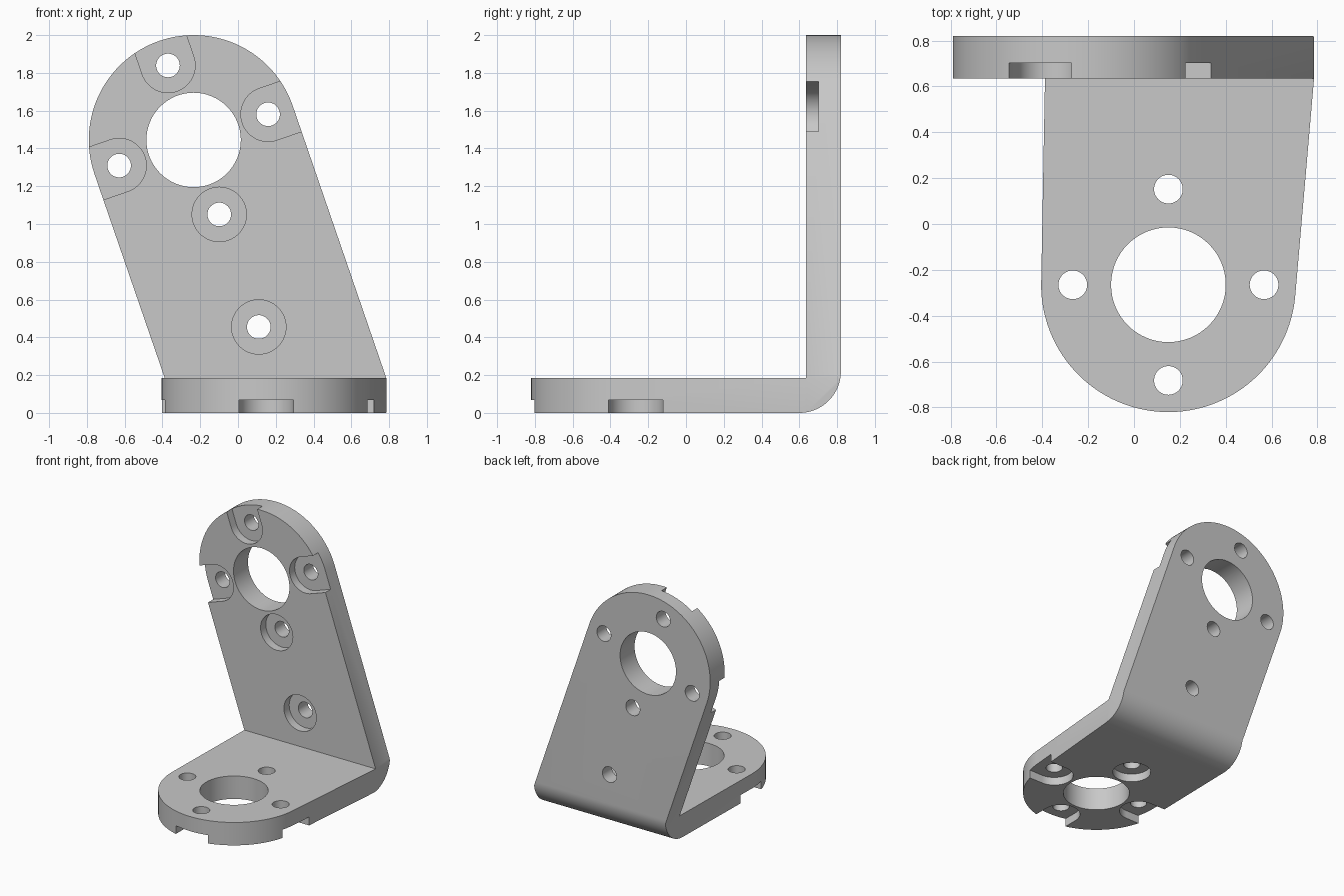
import bpy
import bmesh
from math import cos, sin, radians, pi

if "Cube" in bpy.data.objects:
    bpy.data.objects.remove(bpy.data.objects["Cube"], do_unlink=True)

T = 0.185                       # plate thickness
BACK, INNER = 0.82, 0.635       # outer and inner faces of the upright
LEFT, RIGHT = -0.388, 0.785     # width along the bend
R_END, R_BORE, R_BOLT, R_HOLE, R_SINK = 0.555, 0.25, 0.417, 0.0625, 0.144
SINK = 0.067                    # recess depth
TILT = 19                       # lean of the upright, in degrees

PLANES = {
    "flat": lambda u, v, d: (u, v, d),
    "upright": lambda u, v, d: (u, d, v),
    "side": lambda u, v, d: (d, u, v),
}

grey = bpy.data.materials.new("light grey metal")
grey.use_nodes = True
grey.diffuse_color = (0.58, 0.58, 0.58, 1)
grey.node_tree.nodes["Principled BSDF"].inputs["Base Color"].default_value = (0.58, 0.58, 0.58, 1)


def arc(centre, r, a0, a1, n=64):
    """Points along an arc, angles in degrees, both ends included."""
    angles = [radians(a0 + (a1 - a0) * i / n) for i in range(n + 1)]
    return [(centre[0] + r * cos(a), centre[1] + r * sin(a)) for a in angles]


def prism(name, outline, plane, d0, d1):
    """Extrude a 2D outline between two depths."""
    bm = bmesh.new()
    to3d = PLANES[plane]
    low = [bm.verts.new(to3d(u, v, d0)) for u, v in outline]
    high = [bm.verts.new(to3d(u, v, d1)) for u, v in outline]
    bm.faces.new(low)
    bm.faces.new(high)
    for i in range(len(low)):
        j = (i + 1) % len(low)
        bm.faces.new((low[i], low[j], high[j], high[i]))
    bmesh.ops.recalc_face_normals(bm, faces=bm.faces)
    mesh = bpy.data.meshes.new(name)
    bm.to_mesh(mesh)
    bm.free()
    mesh.materials.append(grey)
    ob = bpy.data.objects.new(name, mesh)
    bpy.context.collection.objects.link(ob)
    return ob


def boolean(target, tool, operation="DIFFERENCE"):
    mod = target.modifiers.new("bool", "BOOLEAN")
    mod.operation, mod.solver, mod.object = operation, "EXACT", tool
    bpy.context.view_layer.objects.active = target
    bpy.ops.object.modifier_apply(modifier=mod.name)
    bpy.data.objects.remove(tool, do_unlink=True)


def disc(centre, r):
    return arc(centre, r, 0, 360 - 360 / 64, 63)


def slot(centre, angle):
    """Round-ended recess that opens outward along the angle."""
    a = radians(angle)
    pts = arc(centre, R_SINK, angle + 90, angle + 270, 32)
    out = (0.3 * cos(a), 0.3 * sin(a))
    first, last = pts[0], pts[-1]
    return pts + [(last[0] + out[0], last[1] + out[1]), (first[0] + out[0], first[1] + out[1])]


def drill(target, plane, centre, turn, outer, sink_floor, far, extra=()):
    """Central bore, four bolt holes (three slotted, one round recess) and extras."""
    boolean(target, prism("bore", disc(centre, R_BORE), plane, outer, far))
    holes = []
    for k in range(4):
        angle = turn + 90 * k
        a = radians(angle)
        p = (centre[0] + R_BOLT * cos(a), centre[1] + R_BOLT * sin(a))
        holes.append((p, slot(p, angle) if k < 3 else disc(p, R_SINK)))
    holes += [(p, disc(p, R_SINK)) for p in extra]
    for p, recess in holes:
        boolean(target, prism("recess", recess, plane, outer, sink_floor))
        boolean(target, prism("hole", disc(p, R_HOLE), plane, outer, far))


# Flat base plate with a round front end
base_centre = (0.15, -0.265)
base = arc(base_centre, R_END, 181, 355.1) + [(RIGHT, INNER), (LEFT, INNER)]
bracket = prism("angle_bracket", base, "flat", 0, T)

# Leaning upright plate with a round top
top_centre = (-0.235, 1.445)
upright = arc(top_centre, R_END, TILT, 180 + TILT)
upright += [(LEFT, T), (LEFT, 0), (RIGHT, 0), (RIGHT, T)]
boolean(bracket, prism("upright", upright, "upright", INNER, BACK), "UNION")

# Rounded outer bend
R_BEND = 0.22
bend = arc((BACK - R_BEND, R_BEND), R_BEND, -90, 0, 24)
bend += [(BACK + 0.1, R_BEND), (BACK + 0.1, -0.1), (BACK - R_BEND, -0.1)]
boolean(bracket, prism("bend_cutter", bend, "side", -1, 1))

# Bores, bolt holes and recesses
drill(bracket, "flat", base_centre, 180, -0.1, SINK, T + 0.1)
drill(bracket, "upright", top_centre, TILT, INNER - 0.1, INNER + SINK, BACK + 0.1,
      extra=[(0.11, 0.455)])

# Smooth curved walls, keep machined edges sharp
bpy.ops.object.select_all(action="DESELECT")
bracket.select_set(True)
bpy.context.view_layer.objects.active = bracket
bpy.ops.object.shade_smooth_by_angle(angle=pi / 6)
